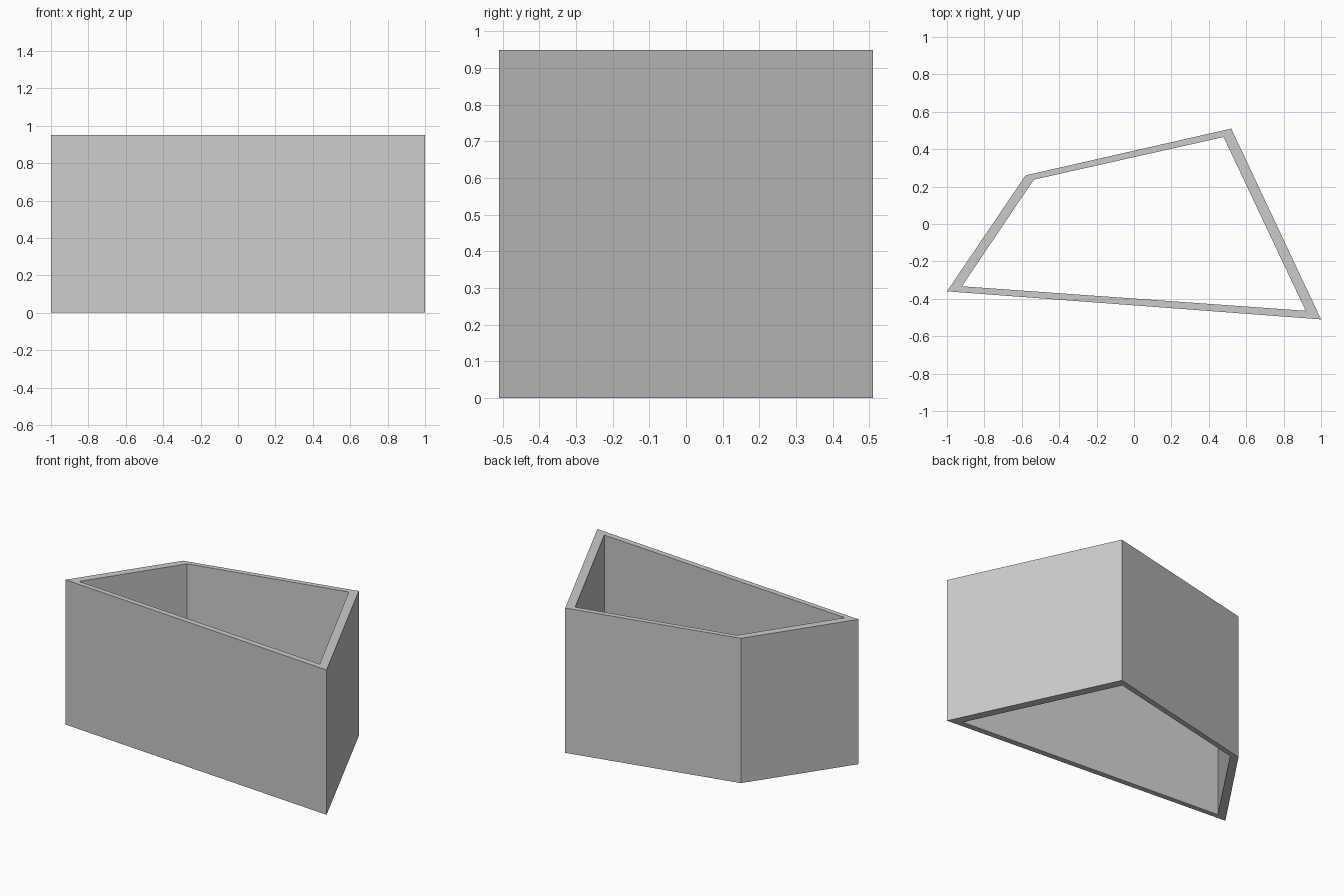
import bpy
import bmesh

cube = bpy.data.objects.get("Cube")
if cube:
    bpy.data.objects.remove(cube, do_unlink=True)

HEIGHT = 0.95
# Plan outlines of the wall, anticlockwise from the left front corner
OUTER = [(-1, -0.36), (1, -0.51), (0.52, 0.51), (-0.58, 0.26)]
INNER = [(-0.92, -0.333), (0.918, -0.464), (0.479, 0.465), (-0.536, 0.237)]

grey = bpy.data.materials.new("light_grey")
grey.use_nodes = True
colour = (0.6, 0.6, 0.6, 1)
grey.diffuse_color = colour
grey.node_tree.nodes["Principled BSDF"].inputs["Base Color"].default_value = colour

# Four-sided wall, open at the top and the bottom
bm = bmesh.new()


def ring(outline, z):
    return [bm.verts.new((x, y, z)) for x, y in outline]


loops = [ring(OUTER, 0), ring(OUTER, HEIGHT), ring(INNER, HEIGHT), ring(INNER, 0)]
for k, a in enumerate(loops):
    b = loops[(k + 1) % len(loops)]
    for i in range(len(a)):
        j = (i + 1) % len(a)
        bm.faces.new((a[i], a[j], b[j], b[i]))
bmesh.ops.recalc_face_normals(bm, faces=bm.faces)

mesh = bpy.data.meshes.new("open_wall")
bm.to_mesh(mesh)
bm.free()
mesh.materials.append(grey)
wall = bpy.data.objects.new("open_wall", mesh)
bpy.context.collection.objects.link(wall)
